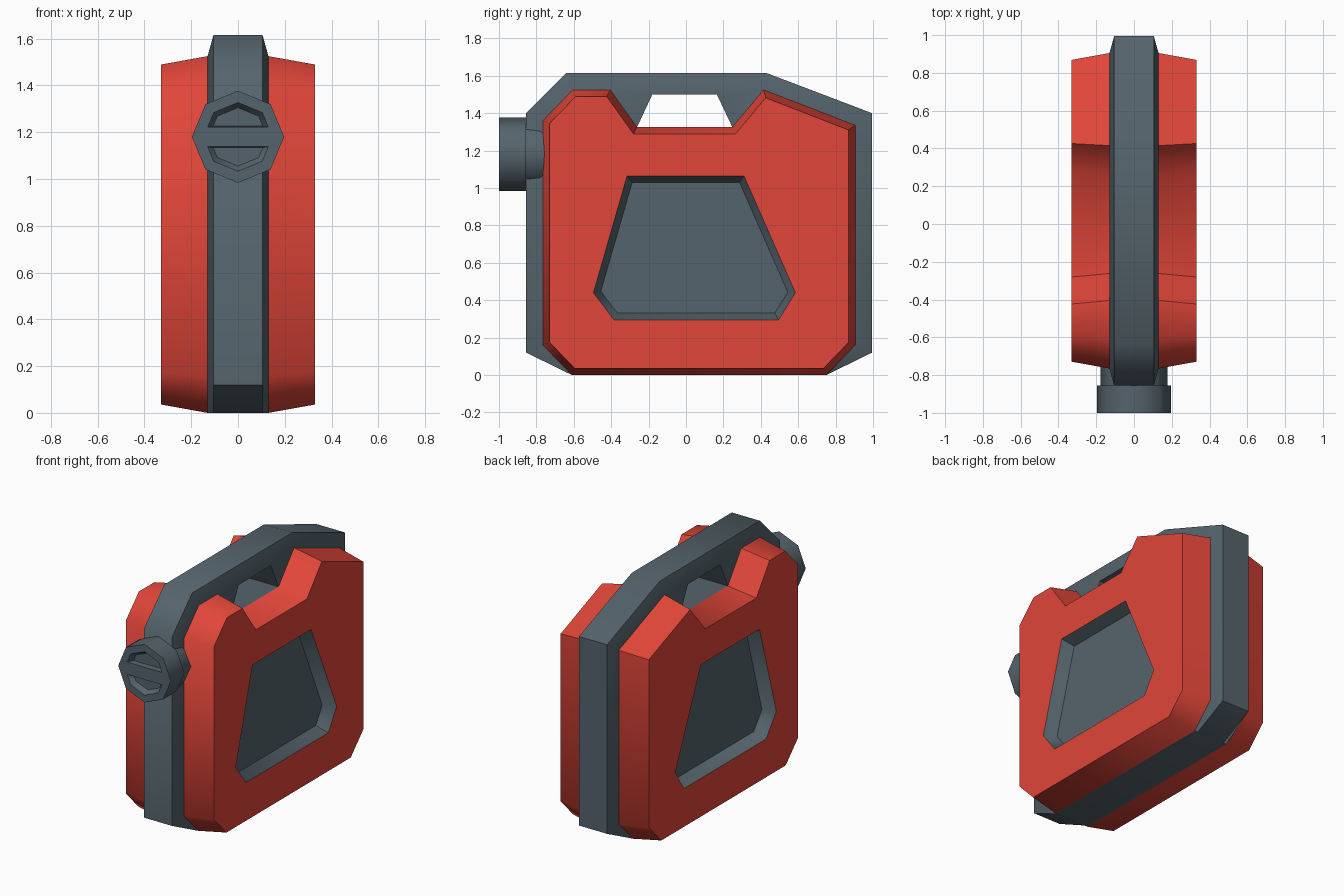
import bpy, bmesh, math
from mathutils import Vector

if "Cube" in bpy.data.objects:
    bpy.data.objects.remove(bpy.data.objects["Cube"])


def material(name, rgb):
    m = bpy.data.materials.new(name)
    m.diffuse_color = (*rgb, 1)
    m.use_nodes = True
    m.node_tree.nodes["Principled BSDF"].inputs["Base Color"].default_value = m.diffuse_color
    return m


RED = material("red plastic", (0.75, 0.061, 0.041))
GREY = material("slate grey", (0.091, 0.127, 0.15))


def loft(name, rings, mats):
    """Closed solid through matching rings of 3D points, capped at both ends."""
    bm = bmesh.new()
    rows = [[bm.verts.new(p) for p in ring] for ring in rings]
    n = len(rows[0])
    for a, b in zip(rows, rows[1:]):
        for i in range(n):
            bm.faces.new((a[i], a[(i + 1) % n], b[(i + 1) % n], b[i]))
    bm.faces.new(rows[0])
    bm.faces.new(rows[-1])
    bmesh.ops.recalc_face_normals(bm, faces=bm.faces)
    me = bpy.data.meshes.new(name)
    bm.to_mesh(me)
    bm.free()
    for m in mats:
        me.materials.append(m)
    ob = bpy.data.objects.new(name, me)
    bpy.context.collection.objects.link(ob)
    return ob


def at_x(x, pts):
    return [(x, y, z) for y, z in pts]


def inset(pts, d):
    """Mitred inward offset of a counter-clockwise outline."""
    pts = [Vector(p) for p in pts]
    out = []
    for i, p in enumerate(pts):
        a = (p - pts[i - 1]).normalized()
        b = (pts[(i + 1) % len(pts)] - p).normalized()
        na, nb = Vector((-a.y, a.x)), Vector((-b.y, b.x))
        out.append(tuple(p + d * (na + nb) / (1 + na.dot(nb))))
    return out


def select_only(ob):
    bpy.ops.object.select_all(action='DESELECT')
    ob.select_set(True)
    bpy.context.view_layer.objects.active = ob


def cut(ob, cutter):
    select_only(ob)
    mod = ob.modifiers.new("cut", 'BOOLEAN')
    mod.operation, mod.solver, mod.object = 'DIFFERENCE', 'EXACT', cutter
    bpy.ops.object.modifier_apply(modifier=mod.name)
    bpy.data.objects.remove(cutter)


def smooth(ob):
    select_only(ob)
    bpy.ops.object.shade_smooth_by_angle(angle=math.radians(52))


# outlines in (y, z), counter-clockwise
FRAME = [(-0.855, 0.12), (-0.61, 0), (0.75, 0), (0.995, 0.12),
         (0.995, 1.40), (0.43, 1.615), (-0.64, 1.615), (-0.855, 1.40)]
BODY = [(-0.765, 0.16), (-0.61, 0), (0.75, 0), (0.905, 0.16),
        (0.905, 1.335), (0.415, 1.525), (-0.605, 1.525), (-0.765, 1.36)]
NOTCH = [(0.248, 1.325), (-0.262, 1.325), (-0.405, 1.525)]
HOLE = [(-0.262, 1.325), (0.248, 1.325), (0.165, 1.50), (-0.18, 1.50)]
RECESS = [(-0.385, 0.295), (0.495, 0.295), (0.585, 0.44),
          (0.31, 1.065), (-0.315, 1.065), (-0.495, 0.44)]

# central frame with the grip hole
frame = loft("frame_and_handle", [at_x(-0.13, BODY), at_x(-0.105, FRAME),
                                  at_x(0.105, FRAME), at_x(0.13, BODY)], [GREY])
cut(frame, loft("hole_cutter", [at_x(-0.3, HOLE), at_x(0.3, HOLE)], [GREY]))
smooth(frame)

# red side shells with grey recesses
SHELL = BODY[:6] + NOTCH + BODY[6:]
for side, s in (("right", 1), ("left", -1)):
    shell = loft(side + "_shell", [at_x(s * 0.13, SHELL),
                                   at_x(s * 0.33, inset(SHELL, 0.036))], [RED, GREY])
    cut(shell, loft("recess_cutter", [at_x(s * 0.36, RECESS), at_x(s * 0.33, RECESS),
                                      at_x(s * 0.25, inset(RECESS, 0.036))], [RED, GREY]))
    for f in shell.data.polygons:
        c = f.center
        inside = -0.5 < c.y < 0.59 and 0.29 < c.z < 1.07
        f.material_index = int(inside and 0.2 < abs(c.x) < 0.329)
    smooth(shell)

# octagonal neck and cap on the front
CAP_Z = 1.18


def octagon(r, y):
    return [(r * math.cos(k * math.pi / 4), y, CAP_Z + r * math.sin(k * math.pi / 4))
            for k in range(8)]


smooth(loft("neck", [octagon(0.177, -0.86), octagon(0.177, -0.70)], [GREY]))
cap = loft("cap", [octagon(0.197, -1.0), octagon(0.197, -0.855)], [GREY])


# two pockets leave a grip bar across the cap
def pocket(r, y, s, low):
    h = r * math.sqrt(0.5)
    x = r - low * (r - h) / h
    return [(px, y, CAP_Z + s * pz)
            for px, pz in ((-x, low), (-h, h), (0, r), (h, h), (x, low))]


for s in (1, -1):
    cut(cap, loft("pocket_cutter", [pocket(0.147, -1.03, s, 0.042), pocket(0.147, -1.0, s, 0.042),
                                    pocket(0.125, -0.965, s, 0.046)], [GREY]))
smooth(cap)
